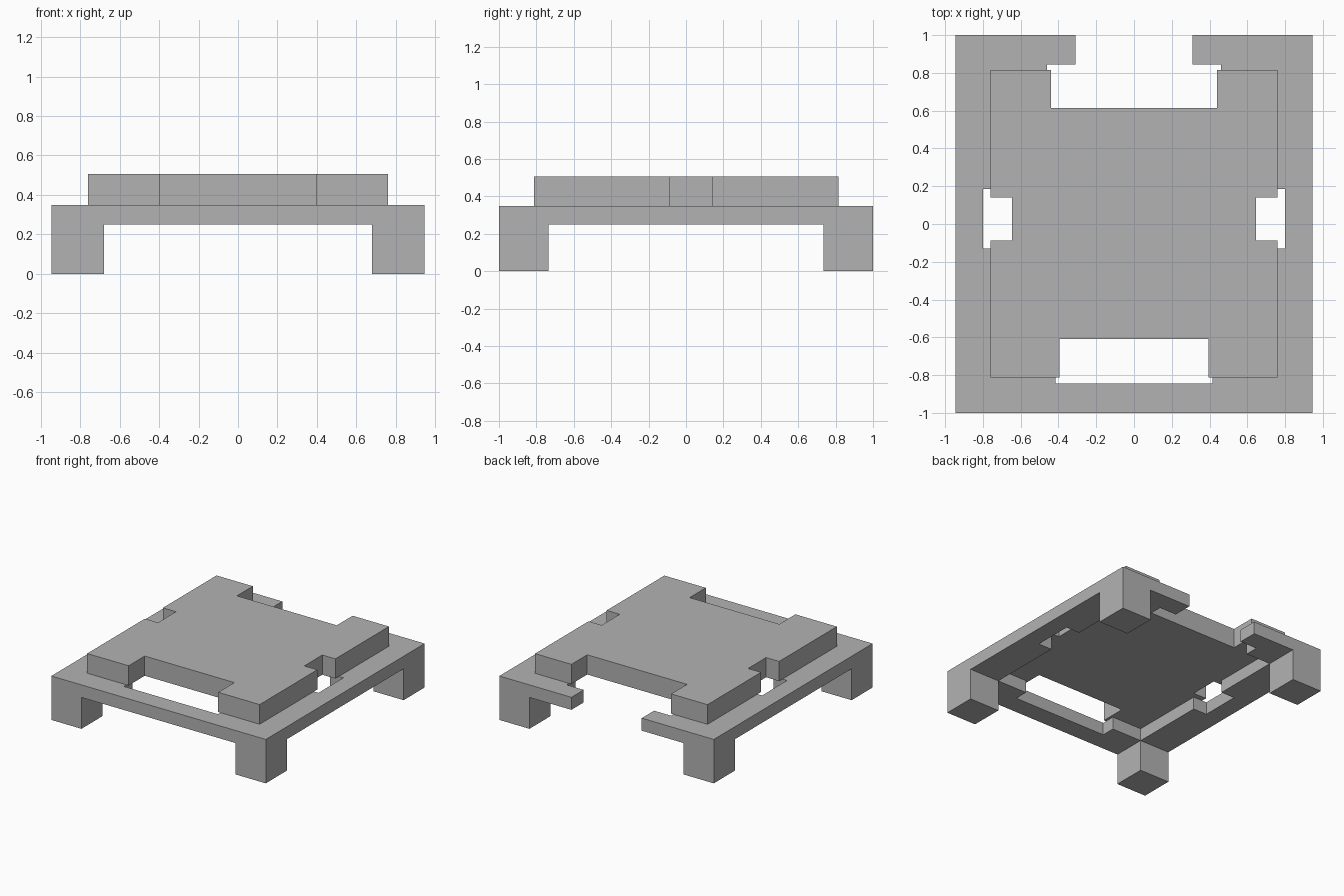
import bpy
import bmesh

cube = bpy.data.objects.get("Cube")
if cube:
    bpy.data.objects.remove(cube, do_unlink=True)

# Single grey finish
GREY = (0.45, 0.45, 0.45, 1.0)
grey = bpy.data.materials.new("plain grey")
grey.use_nodes = True
grey.diffuse_color = GREY
grey.node_tree.nodes["Principled BSDF"].inputs["Base Color"].default_value = GREY


def slab(name, outline, z_low, z_high):
    """Extrude a flat outline upward into a solid."""
    bm = bmesh.new()
    face = bm.faces.new([bm.verts.new((x, y, z_low)) for x, y in outline])
    grown = bmesh.ops.extrude_face_region(bm, geom=[face], use_keep_orig=True)
    top = [v for v in grown["geom"] if isinstance(v, bmesh.types.BMVert)]
    bmesh.ops.translate(bm, verts=top, vec=(0, 0, z_high - z_low))
    bmesh.ops.recalc_face_normals(bm, faces=bm.faces[:])
    mesh = bpy.data.meshes.new(name)
    bm.to_mesh(mesh)
    bm.free()
    mesh.materials.append(grey)
    obj = bpy.data.objects.new(name, mesh)
    bpy.context.collection.objects.link(obj)
    return obj


def mirrored(half):
    """Complete a half outline across x = 0."""
    return half + [(-x, y) for x, y in reversed(half)]


W, D = 0.945, 1.0            # outer half width and depth
IN_X, IN_Y = 0.68, 0.735     # inner opening, level with the legs
LEG_TOP, FRAME_TOP, PLATE_TOP = 0.25, 0.35, 0.507

# Frame: open at the back, with recesses at the front, sides and back
frame_half = [
    (W, -D), (W, D), (0.31, D), (0.31, 0.845), (0.46, 0.845),
    (0.46, IN_Y), (IN_X, IN_Y), (IN_X, 0.185), (0.8, 0.185),
    (0.8, -0.13), (IN_X, -0.13), (IN_X, -IN_Y),
    (0.415, -IN_Y), (0.415, -0.845),
]
slab("frame", mirrored(frame_half), LEG_TOP, FRAME_TOP)

# Raised plate with a notch in each edge
plate_half = [
    (0.395, -0.61), (0.395, -0.813), (0.76, -0.813), (0.76, -0.087),
    (0.645, -0.087), (0.645, 0.14), (0.76, 0.14), (0.76, 0.815),
    (0.44, 0.815), (0.44, 0.615),
]
slab("raised_plate", mirrored(plate_half), FRAME_TOP, PLATE_TOP)

# Four corner legs
for side, sx in (("left", 1), ("right", -1)):
    for end, sy in (("front", -1), ("back", 1)):
        x0, x1, y0, y1 = sx * IN_X, sx * W, sy * IN_Y, sy * D
        slab(f"{end}_{side}_leg",
             [(x0, y0), (x1, y0), (x1, y1), (x0, y1)], 0, LEG_TOP)
